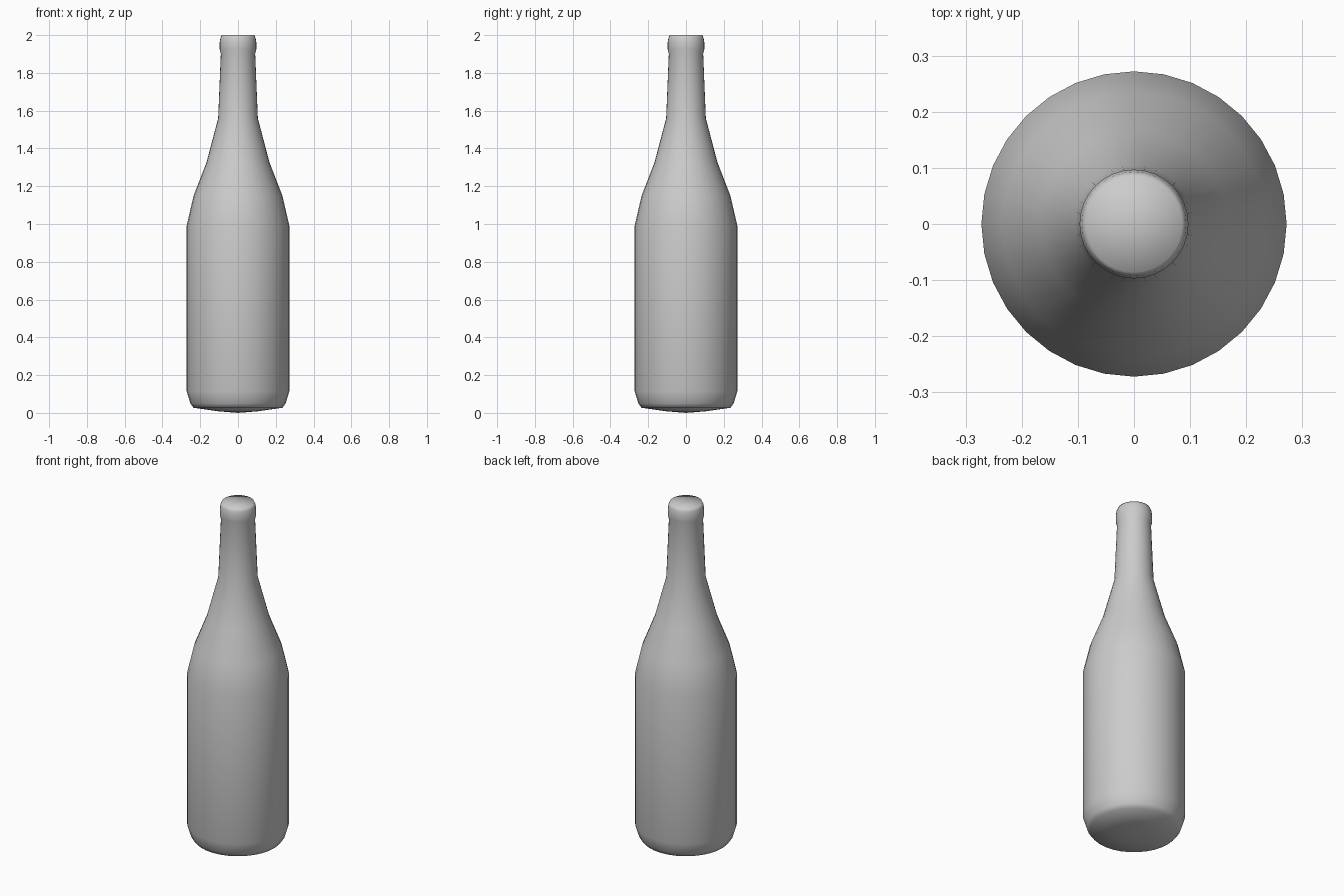
import bpy, bmesh, math

if "Cube" in bpy.data.objects:
    bpy.data.objects.remove(bpy.data.objects["Cube"])

SIDES = 32

# Bottle silhouette as (radius, height), from base edge up to the mouth
PROFILE = [
    (0.10, 0.008), (0.235, 0.027), (0.252, 0.05), (0.272, 0.115),
    (0.272, 0.99), (0.235, 1.15), (0.167, 1.325), (0.105, 1.56),
    (0.091, 1.90), (0.097, 1.925), (0.097, 1.96), (0.093, 1.985), (0.086, 2.0),
]


def lathe(name, profile, bottom_z, top_z):
    bm = bmesh.new()
    rings = []
    for r, z in profile:
        rings.append([bm.verts.new((r * math.cos(2 * math.pi * i / SIDES),
                                    r * math.sin(2 * math.pi * i / SIDES), z))
                      for i in range(SIDES)])
    bottom = bm.verts.new((0, 0, bottom_z))
    top = bm.verts.new((0, 0, top_z))
    for i in range(SIDES):
        j = (i + 1) % SIDES
        for lo, hi in zip(rings, rings[1:]):
            bm.faces.new((lo[i], lo[j], hi[j], hi[i]))
        bm.faces.new((bottom, rings[0][j], rings[0][i]))
        bm.faces.new((top, rings[-1][i], rings[-1][j]))
    for f in bm.faces:
        f.smooth = True
    mesh = bpy.data.meshes.new(name)
    bm.to_mesh(mesh)
    bm.free()
    obj = bpy.data.objects.new(name, mesh)
    bpy.context.collection.objects.link(obj)
    return obj


# Closed smooth bottle with a rounded lip and shallow pointed base
lathe("bottle", PROFILE, 0.0, 2.0)
